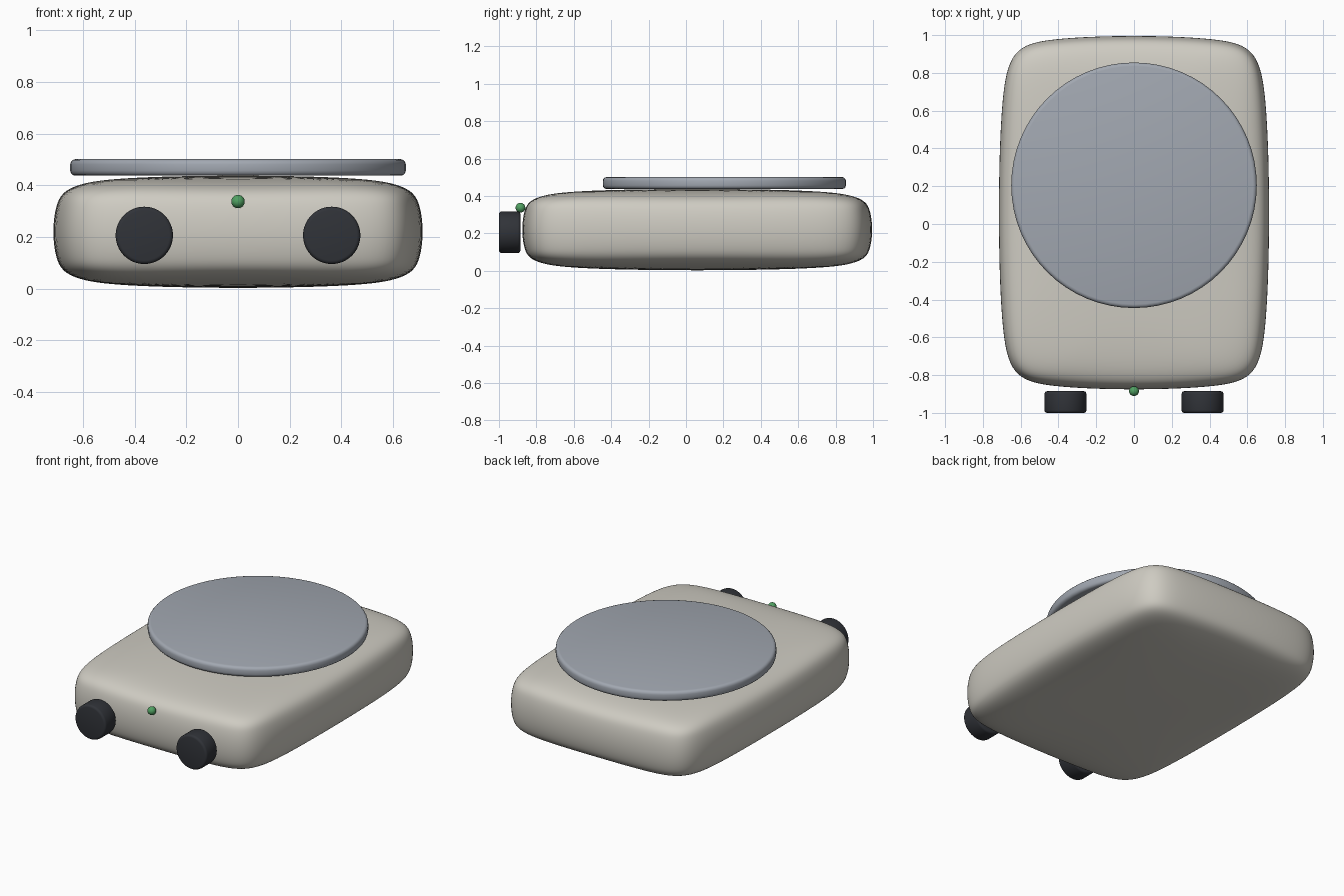
import bpy, bmesh, math
from mathutils import Matrix, Vector

if "Cube" in bpy.data.objects:
    bpy.data.objects.remove(bpy.data.objects["Cube"])


def material(name, rgb):
    m = bpy.data.materials.new(name)
    m.diffuse_color = (*rgb, 1)
    m.use_nodes = True
    m.node_tree.nodes["Principled BSDF"].inputs["Base Color"].default_value = m.diffuse_color
    return m


def add_object(name, bm, mat, loc=(0, 0, 0)):
    bmesh.ops.recalc_face_normals(bm, faces=bm.faces)
    for f in bm.faces:
        f.smooth = True
    me = bpy.data.meshes.new(name)
    bm.to_mesh(me)
    bm.free()
    ob = bpy.data.objects.new(name, me)
    ob.location = loc
    me.materials.append(mat)
    bpy.context.collection.objects.link(ob)
    return ob


def disc(name, radius, depth, bevel, mat, loc, rot=Matrix()):
    # Cylinder with rounded rims
    bm = bmesh.new()
    bmesh.ops.create_cone(bm, cap_ends=True, segments=64, radius1=radius,
                          radius2=radius, depth=depth)
    rims = [e for e in bm.edges if abs(e.verts[0].co.z - e.verts[1].co.z) < 1e-5]
    bmesh.ops.bevel(bm, geom=rims, offset=bevel, segments=3, profile=0.5,
                    affect='EDGES')
    bmesh.ops.transform(bm, matrix=rot, verts=bm.verts)
    ob = add_object(name, bm, mat, loc)
    bpy.ops.object.select_all(action='DESELECT')
    ob.select_set(True)
    bpy.context.view_layer.objects.active = ob
    bpy.ops.object.shade_smooth_by_angle(angle=math.radians(40))
    return ob


enamel = material("enamel", (0.62, 0.60, 0.54))
iron = material("iron", (0.36, 0.39, 0.44))
black = material("black_plastic", (0.03, 0.033, 0.04))
green = material("green_lamp", (0.08, 0.35, 0.12))

# Body: chamfered box, softened by subdivision
bm = bmesh.new()
bmesh.ops.create_cube(bm, size=1)
bmesh.ops.scale(bm, vec=Vector((1.45, 1.89, 0.446)), verts=bm.verts)
upright = [e for e in bm.edges if abs(e.verts[0].co.z - e.verts[1].co.z) > 0.1]
bmesh.ops.bevel(bm, geom=upright, offset=0.14, segments=1, affect='EDGES')
rims = [e for e in bm.edges if abs(e.verts[0].co.z - e.verts[1].co.z) < 0.01]
bmesh.ops.bevel(bm, geom=rims, offset=0.1, segments=1, affect='EDGES')
body = add_object("body", bm, enamel, (0, 0.06, 0.22))
sub = body.modifiers.new("soften", 'SUBSURF')
sub.levels = sub.render_levels = 4

# Heating plate
disc("heating_plate", 0.65, 0.064, 0.02, iron, (0, 0.205, 0.469))

# Control knobs
turn = Matrix.Rotation(math.radians(90), 4, 'X')
for side, x in (("left", -0.363), ("right", 0.363)):
    disc(side + "_knob", 0.111, 0.115, 0.014, black, (x, -0.9425, 0.206), turn)

# Indicator lamp
bm = bmesh.new()
bmesh.ops.create_uvsphere(bm, u_segments=24, v_segments=12, radius=0.026)
add_object("indicator_lamp", bm, green, (0, -0.885, 0.337))
